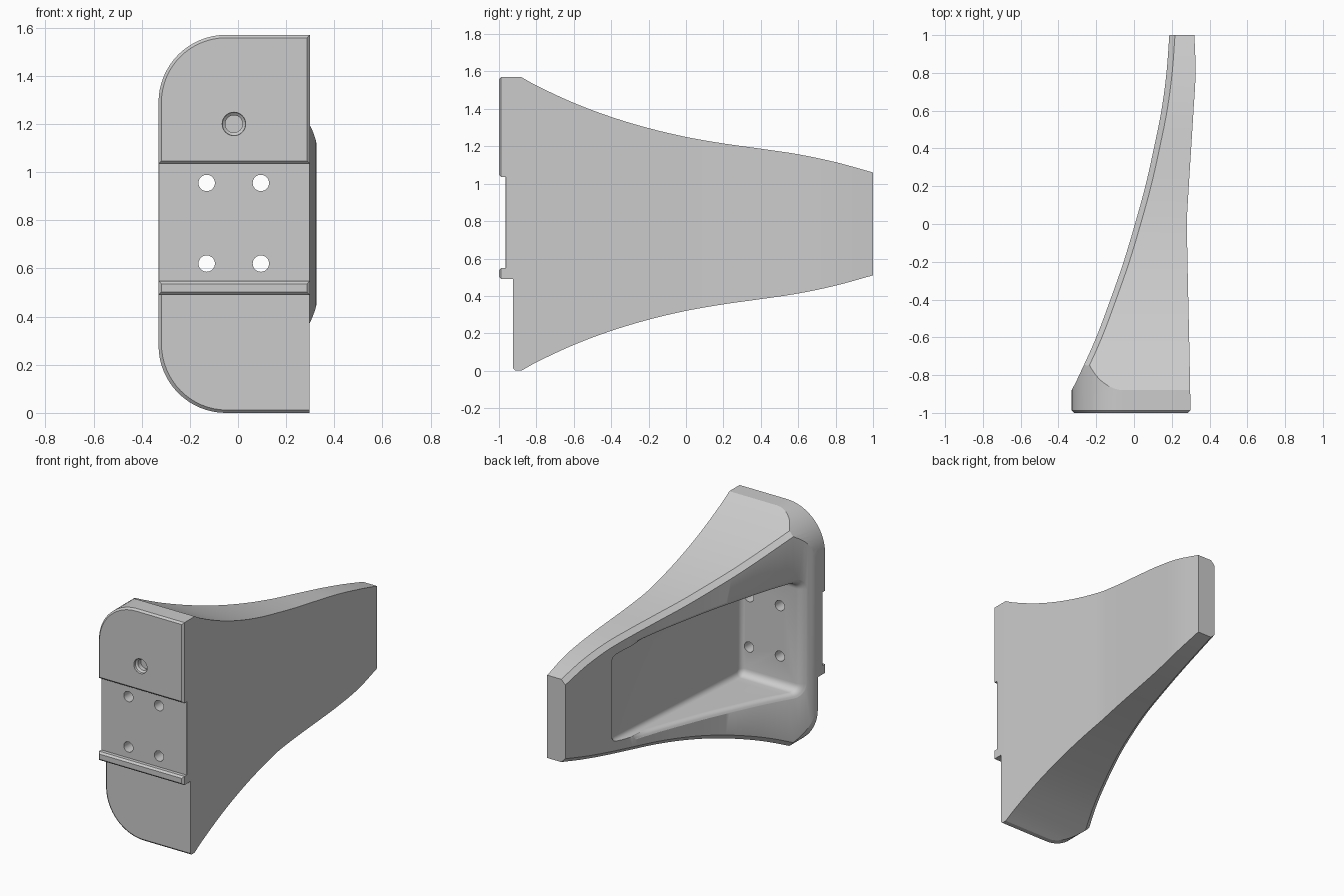
import bpy, bmesh, math

if "Cube" in bpy.data.objects:
    bpy.data.objects.remove(bpy.data.objects["Cube"])

H = 1.57                       # plate height
grey = bpy.data.materials.new("plain_grey")
grey.diffuse_color = (0.6, 0.6, 0.6, 1)
grey.use_nodes = True
grey.node_tree.nodes["Principled BSDF"].inputs["Base Color"].default_value = grey.diffuse_color

# Profiles along y: left edge, right edge, top edge (bottom mirrors the top)
LEFT = [(-1.1, -.45), (-.88, -.33), (-.8, -.29), (-.6, -.2), (-.4, -.125), (-.2, -.055), (0, .005),
        (.2, .06), (.4, .105), (.6, .145), (.8, .172), (1, .187)]
RIGHT = [(-1.1, .3), (-.8, .296), (0, .28), (.1, .284), (.6, .315), (.8, .326), (1, .32)]
TOP = [(-1.1, 1.7), (-.88, 1.57), (-.8, 1.525), (-.6, 1.432), (-.4, 1.357), (-.2, 1.297), (0, 1.25),
       (.2, 1.215), (.4, 1.187), (.6, 1.157), (.8, 1.115), (1, 1.06)]


def curve(pts, y):
    """Smooth cubic interpolation through a profile."""
    y = max(pts[0][0], min(pts[-1][0], y))
    i = 0
    while i < len(pts) - 2 and y > pts[i + 1][0]:
        i += 1

    def slope(k):
        a, b = pts[max(k - 1, 0)], pts[min(k + 1, len(pts) - 1)]
        return (b[1] - a[1]) / (b[0] - a[0])
    (y0, v0), (y1, v1) = pts[i], pts[i + 1]
    h = y1 - y0
    t = (y - y0) / h
    return ((2*t**3 - 3*t**2 + 1) * v0 + (t**3 - 2*t**2 + t) * h * slope(i)
            + (3*t**2 - 2*t**3) * v1 + (t**3 - t**2) * h * slope(i + 1))


def loft(name, rings):
    """Closed solid through a list of equal-length vertex rings."""
    bm = bmesh.new()
    rows = [[bm.verts.new(p) for p in r] for r in rings]
    n = len(rows[0])
    for a, b in zip(rows, rows[1:]):
        for i in range(n):
            j = (i + 1) % n
            bm.faces.new((a[i], a[j], b[j], b[i]))
    bm.faces.new(rows[0][::-1])
    bm.faces.new(rows[-1])
    bmesh.ops.recalc_face_normals(bm, faces=bm.faces)
    me = bpy.data.meshes.new(name)
    bm.to_mesh(me)
    bm.free()
    me.materials.append(grey)
    ob = bpy.data.objects.new(name, me)
    bpy.context.collection.objects.link(ob)
    return ob


def prism(name, outline, y0, y1, c):
    """Extrude an xz outline along y with a chamfered front edge."""
    xs, zs = [p[0] for p in outline], [p[1] for p in outline]
    cx, cz = (min(xs) + max(xs)) / 2, (min(zs) + max(zs)) / 2
    kx, kz = 1 - 2 * c / (max(xs) - min(xs)), 1 - 2 * c / (max(zs) - min(zs))
    front = [(cx + (x - cx) * kx, y0, cz + (z - cz) * kz) for x, z in outline]
    return loft(name, [front] + [[(x, y, z) for x, z in outline] for y in (y0 + c, y1)])


def plate_outline(right, z0, z1, r0=0, r1=0):
    """Rectangle with optional rounded left corners (r0 bottom, r1 top)."""
    pts = [(right, z0), (right, z1)]
    for r, z, s, start in ((r1, z1, -1, 90), (r0, z0, 1, 180)):
        if r:
            for i in range(17):
                a = math.radians(start + 90 * i / 16)
                pts.append((-.33 + r + r * math.cos(a), z + s * r + r * math.sin(a)))
        else:
            pts.append((-.33, z))
    return pts


def cylinder(x, z, spans):
    """Round cutter along y; spans are (y, radius)."""
    return loft("hole_cutter", [[(x + r * math.cos(i * math.tau / 32), y, z + r * math.sin(i * math.tau / 32))
                                 for i in range(32)] for y, r in spans])


def boolean(ob, cutter, op='DIFFERENCE'):
    m = ob.modifiers.new("cut", 'BOOLEAN')
    m.operation, m.solver, m.object = op, 'EXACT', cutter
    bpy.context.view_layer.objects.active = ob
    bpy.ops.object.modifier_apply(modifier=m.name)


def remove(ob):
    bpy.data.objects.remove(ob, do_unlink=True)


# Bracket body: rounded plate outline intersected with the tapering arm
body = prism("bracket_body", plate_outline(.36, 0, H, .28, .28), -.925, 1.1, .012)
sections = []
for i in range(61):
    y = -1.1 + 2.1 * i / 60
    l, r, t = curve(LEFT, y), curve(RIGHT, y), curve(TOP, y)
    b, c = H - t, .03
    sections.append([(x, y, z) for x, z in ((r, b), (r, t), (l + c, t), (l, t - c), (l, b + c), (l + c, b))])
arm = loft("arm_shape", sections)
boolean(body, arm, 'INTERSECT')
remove(arm)

# Pocket with rounded lip and rounded floor, open to the curved side
FLOOR, LIP, FIL, Y0, Y1 = .152, .04, .04, -.8, .59


def pocket_ring(off, xf):
    rc = .05 + off
    y0, y1, h = Y0 - off, Y1 + off, .365 + off
    pts = []
    for cy, cz, start in ((y1 - rc, h - rc, 0), (y0 + rc, h - rc, 90),
                          (y0 + rc, rc - h, 180), (y1 - rc, rc - h, 270)):
        for k in range(7):
            a = math.radians(start + 15 * k)
            pts.append((cy + rc * math.cos(a), cz + rc * math.sin(a)))
        if start in (90 - 90, 180):          # subdivide the long sides
            sgn = -1 if start == 0 else 1
            a0 = pts[-1][0]
            for k in range(1, 24):
                pts.append((a0 + sgn * (y1 - y0 - 2 * rc) * k / 24, pts[-1][1]))
    out = []
    for y, z in pts:
        squeeze = 1 - .2 * max(0, (y - Y0) / (Y1 - Y0))
        out.append((xf(y), y, H / 2 + z * squeeze))
    return out


rings = [pocket_ring(LIP, lambda y: -.6),
         pocket_ring(LIP, lambda y: min(curve(LEFT, y) - .004, FLOOR - FIL - .012))]
for k in range(1, 7):
    a = math.radians(15 * k)
    rings.append(pocket_ring(LIP * (1 - math.sin(a)),
                             lambda y, a=a, k=k: min(curve(LEFT, y) + LIP * (1 - math.cos(a)),
                                                     FLOOR - FIL - .012 + .002 * k)))
for k in range(1, 6):
    a = math.radians(18 * k)
    rings.append(pocket_ring(-FIL * (1 - math.cos(a)), lambda y, a=a: FLOOR - FIL * (1 - math.sin(a))))
pocket = loft("pocket_cutter", rings)
boolean(body, pocket)
remove(pocket)

# Raised front pads and ridge
upper = prism("upper_pad", plate_outline(.298, 1.035, H, 0, .28), -1, -.9, .012)
middle = prism("middle_pad", plate_outline(.298, .5, 1.06), -.965, -.9, .002)
ridge = prism("ridge", plate_outline(.298, .49, .548), -1, -.9, .012)

# Four through holes
for x in (-.13, .095):
    for z in (.62, .955):
        hole = cylinder(x, z, [(-1.1, .034), (-.7, .034)])
        boolean(body, hole)
        boolean(middle, hole)
        remove(hole)

# Countersunk blind hole
sink = cylinder(-.017, 1.2, [(-1.02, .05), (-.985, .048), (-.975, .036), (-.945, .036)])
boolean(upper, sink)
remove(sink)

# Smooth shading with sharp edges kept
bpy.ops.object.select_all(action='DESELECT')
for ob in (body, upper, middle, ridge):
    ob.select_set(True)
bpy.context.view_layer.objects.active = body
bpy.ops.object.shade_smooth_by_angle(angle=math.radians(28))
